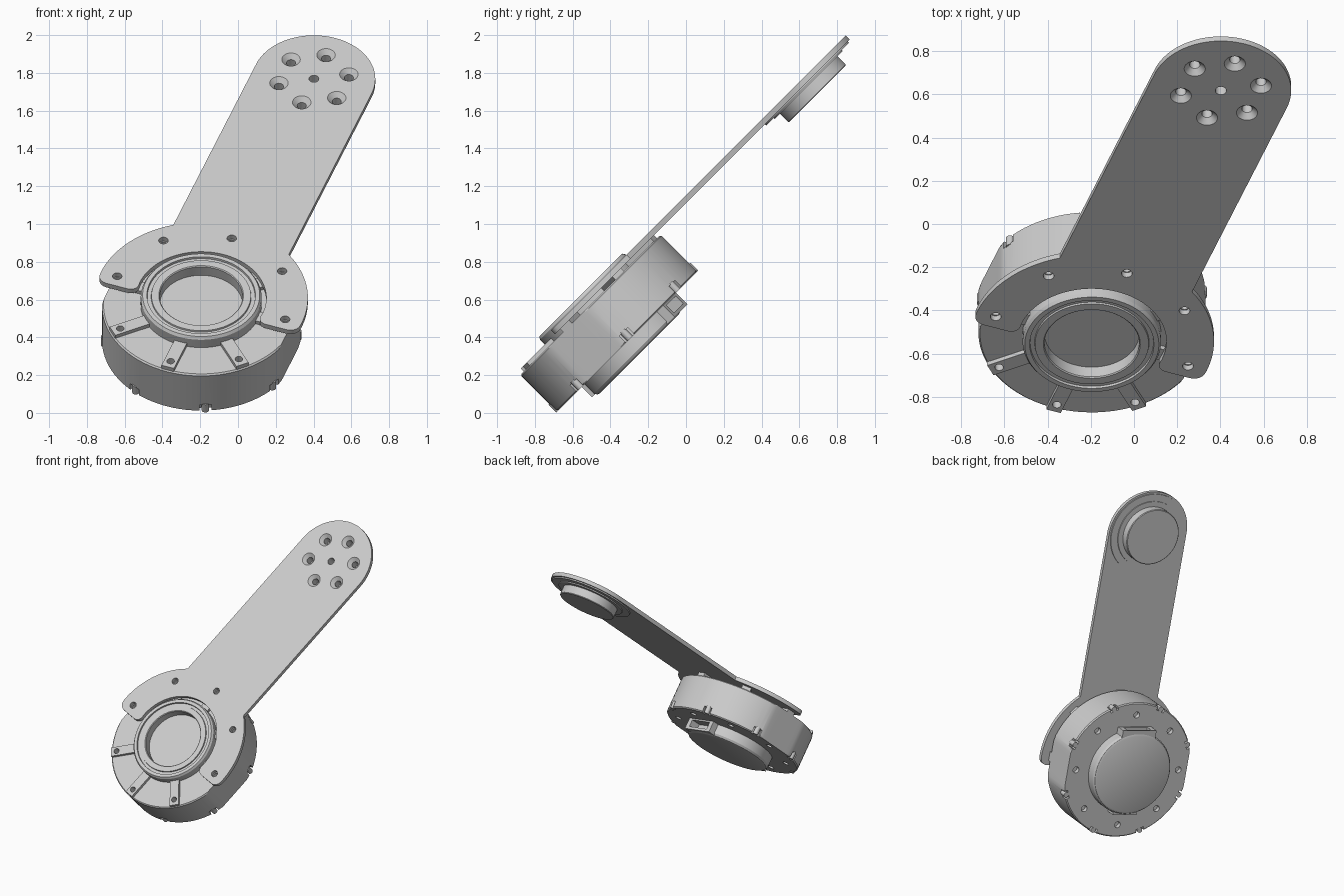
import bpy, bmesh
from math import sin, cos, radians, acos, degrees, pi
from mathutils import Matrix, Vector

if "Cube" in bpy.data.objects:
    bpy.data.objects.remove(bpy.data.objects["Cube"])

grey = bpy.data.materials.new("light_grey_metal")
grey.use_nodes = True
grey.diffuse_color = (0.6, 0.6, 0.6, 1)
grey.node_tree.nodes["Principled BSDF"].inputs["Base Color"].default_value = (0.6, 0.6, 0.6, 1)

# Local frame: hub axis on z, arm along +y; then swung sideways and tilted back
POSE = (Matrix.Rotation(radians(45), 4, 'X') @ Matrix.Translation((-0.195, 0.047, 0))
        @ Matrix.Rotation(radians(-20), 4, 'Z'))
BOTTOM, TOP = 0.487, 0.762
PLATE_LOW, PLATE_TOP = 0.785, 0.815
BODY_R, FLAT_X = 0.525, 0.5
ARM_LEN, ARM_R = 1.745, 0.325
TIP = Vector((0, ARM_LEN, 0))
EIGHTHS = [45 * k for k in range(8)]


def polar(r, deg, centre=Vector()):
    return Vector((r * cos(radians(deg)), r * sin(radians(deg)), 0)) + centre


def arc(r, start, end, n, centre=Vector()):
    return [polar(r, start + (end - start) * i / n, centre) for i in range(n + 1)]


def lathe(bm, profile, centre=Vector(), segs=96):
    """Revolve an (r, z) outline that starts and ends on the axis."""
    rings = []
    for r, z in profile:
        up = Vector((0, 0, z)) + centre
        pts = [up] if r == 0 else [polar(r, 360 * i / segs, up) for i in range(segs)]
        rings.append([bm.verts.new(p) for p in pts])
    for a, b in zip(rings, rings[1:]):
        for i in range(segs):
            j = (i + 1) % segs
            quad = [a[i % len(a)], a[j % len(a)], b[j % len(b)], b[i % len(b)]]
            bm.faces.new(list(dict.fromkeys(quad)))


def rod(bm, r, low, high, centre=Vector(), segs=24):
    lathe(bm, [(0, low), (r, low), (r, high), (0, high)], centre, segs)


def box(bm, size, centre, deg=0):
    m = Matrix.Rotation(radians(deg), 4, 'Z') @ Matrix.Translation(centre) @ Matrix.Diagonal((*size, 1))
    bmesh.ops.create_cube(bm, size=1, matrix=m)


def finish(name, bm, cutter=None):
    bmesh.ops.recalc_face_normals(bm, faces=bm.faces)
    mesh = bpy.data.meshes.new(name)
    bm.to_mesh(mesh)
    bm.free()
    mesh.materials.append(grey)
    ob = bpy.data.objects.new(name, mesh)
    bpy.context.collection.objects.link(ob)
    ob.matrix_world = POSE
    bpy.ops.object.select_all(action='DESELECT')
    ob.select_set(True)
    bpy.context.view_layer.objects.active = ob
    if cutter:
        mod = ob.modifiers.new("cut", 'BOOLEAN')
        mod.operation, mod.solver, mod.object = 'DIFFERENCE', 'EXACT', cutter
        bpy.ops.object.modifier_apply(modifier=mod.name)
    bpy.ops.object.shade_smooth_by_angle(angle=radians(25))
    return ob


def drop(*obs):
    for ob in obs:
        bpy.data.objects.remove(ob)


# Motor body: drum with two side flats, screw holes and rim notches
bm = bmesh.new()
for a in EIGHTHS:
    rod(bm, 0.02, 0.72, 0.85, polar(0.473, a))
    rod(bm, 0.024, 0.4, 0.52, polar(0.43, a))
    box(bm, (0.06, 0.065, 0.1), (BODY_R, 0, BOTTOM), a + 22.5)
body_cut = finish("body_cutter", bm)
bm = bmesh.new()
lathe(bm, [(0, BOTTOM), (0.517, BOTTOM), (BODY_R, 0.495), (BODY_R, 0.754), (0.517, TOP), (0, TOP)])
for v in bm.verts:
    v.co.x = max(-FLAT_X, min(FLAT_X, v.co.x))
finish("motor_body", bm, body_cut)

# Raised spokes that carry the bracket
bm = bmesh.new()
for a in EIGHTHS:
    outer = FLAT_X if a % 180 == 0 else 0.518
    box(bm, (outer - 0.3, 0.07, 0.027), ((outer + 0.3) / 2, 0, 0.7715), a)
finish("spokes", bm, body_cut)
drop(body_cut)

# Clip pins in the rim notches
bm = bmesh.new()
for a in EIGHTHS:
    rod(bm, 0.02, BOTTOM, 0.545, polar(0.512, a + 22.5), 16)
finish("rim_pins", bm)

# Hub ring with groove and shallow bore
bm = bmesh.new()
lathe(bm, [(0, 0.75), (0.32, 0.75), (0.32, 0.82), (0.31, 0.835), (0.287, 0.835), (0.285, 0.823),
           (0.265, 0.823), (0.263, 0.832), (0.224, 0.832), (0.219, 0.827), (0.219, 0.764), (0, 0.764)])
finish("hub_ring", bm)

# Rear cap and its connector socket
bm = bmesh.new()
lathe(bm, [(0, 0.395), (0.295, 0.395), (0.31, 0.401), (0.32, 0.416), (0.32, 0.49), (0, 0.49)])
socket = bmesh.new()
box(socket, (0.2, 0.14, 0.055), (0, 0.33, 0.448))
socket_cut = finish("socket_cutter", socket)
finish("rear_cap", bm, socket_cut)
bm = bmesh.new()
box(bm, (0.28, 0.1, 0.087), (0, 0.288, 0.4445))
finish("connector_socket", bm, socket_cut)
drop(socket_cut)
bm = bmesh.new()
box(bm, (0.2, 0.06, 0.08), (0, -0.295, 0.45))
finish("cap_tab", bm)

# Bracket: horseshoe plate running into a round-ended arm
R_OUT, R_IN, END_Y = 0.565, 0.345, -0.07
join = degrees(acos(ARM_R / R_OUT))
outline = [Vector((0.56, END_Y, 0))]
outline += arc(R_OUT, 0, join, 20)
outline += arc(ARM_R, 0, 180, 48, TIP)
outline += arc(R_OUT, 180 - join, 180, 20)
outline += [Vector((-0.56, END_Y, 0)), Vector((-0.338, END_Y, 0))]
outline += arc(R_IN, 180, 0, 48)
outline += [Vector((0.338, END_Y, 0))]
bm = bmesh.new()
face = bm.faces.new([bm.verts.new((p.x, p.y, PLATE_LOW)) for p in outline])
up = bmesh.ops.extrude_face_region(bm, geom=[face])
bmesh.ops.translate(bm, vec=(0, 0, PLATE_TOP - PLATE_LOW),
                    verts=[g for g in up["geom"] if isinstance(g, bmesh.types.BMVert)])
corners = [e for e in bm.edges if all(abs(v.co.y - END_Y) < 1e-4 for v in e.verts)
           and abs(e.verts[0].co.z - e.verts[1].co.z) > 0.01]
bmesh.ops.bevel(bm, geom=corners, offset=0.05, segments=6, profile=0.5, affect='EDGES')

# Bracket holes: five small screws, six countersinks and a centre hole
holes = bmesh.new()
for a in EIGHTHS[:5]:
    rod(holes, 0.025, 0.75, 0.85, polar(0.473, a))
rod(holes, 0.026, 0.74, 0.85, TIP)
for k in range(6):
    lathe(holes, [(0, 0.73), (0.024, 0.73), (0.024, 0.79), (0.05, 0.816), (0.05, 0.85), (0, 0.85)],
          polar(0.188, 90 + 60 * k, TIP), 32)
hole_cut = finish("hole_cutter", holes)
finish("arm_bracket", bm, hole_cut)

# Stepped output flange under the arm tip
bm = bmesh.new()
lathe(bm, [(0, 0.702), (0.21, 0.702), (0.215, 0.707), (0.215, 0.768), (0.255, 0.768),
           (0.255, 0.776), (0.31, 0.776), (0.31, PLATE_LOW), (0, PLATE_LOW)], TIP)
finish("tip_flange", bm, hole_cut)
drop(hole_cut)
